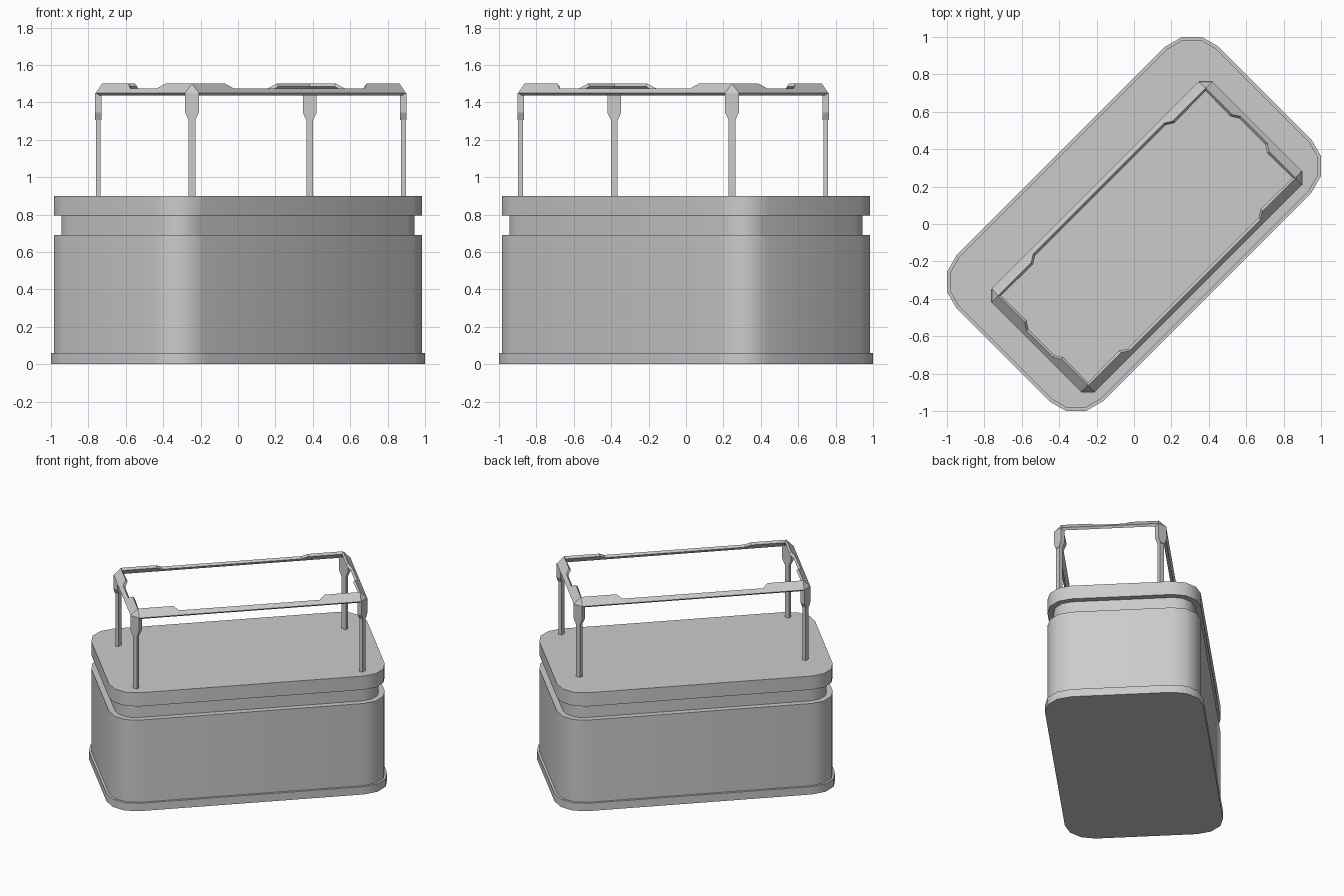
import bpy, bmesh, math
from mathutils import Vector, Matrix

if "Cube" in bpy.data.objects:
    bpy.data.objects.remove(bpy.data.objects["Cube"])

TURN = Matrix.Rotation(math.radians(45), 4, 'Z')   # whole model sits diagonally
OFF = Vector((0, -0.097, 0))                       # frame is off-centre on the lid
HU, HV, CUT = 0.835, 0.39, 0.053                   # frame half sizes, corner chamfer


def finish(bm, name, smooth=False):
    me = bpy.data.meshes.new(name)
    bm.to_mesh(me)
    bm.free()
    ob = bpy.data.objects.new(name, me)
    bpy.context.collection.objects.link(ob)
    if smooth:
        bpy.ops.object.select_all(action='DESELECT')
        ob.select_set(True)
        bpy.context.view_layer.objects.active = ob
        bpy.ops.object.shade_smooth_by_angle(angle=math.radians(40))
    return ob


def prism(outline, vec, name, matrix, smooth=False):
    bm = bmesh.new()
    face = bm.faces.new([bm.verts.new(p) for p in outline])
    ext = bmesh.ops.extrude_face_region(bm, geom=[face])
    bmesh.ops.translate(bm, vec=vec, verts=[v for v in ext['geom'] if isinstance(v, bmesh.types.BMVert)])
    bmesh.ops.recalc_face_normals(bm, faces=bm.faces)
    bm.transform(matrix)
    return finish(bm, name, smooth)


def tier(name, inset, z0, z1):
    # rounded rectangle with three facets per corner
    hu, hv, r = 0.99 - inset, 0.552 - inset, 0.2 - inset
    pts = []
    for k, (sx, sy) in enumerate([(1, 1), (-1, 1), (-1, -1), (1, -1)]):
        for j in range(4):
            a = math.radians(90 * k + 30 * j)
            pts.append((sx * (hu - r) + r * math.cos(a), sy * (hv - r) + r * math.sin(a), z0))
    prism(pts, (0, 0, z1 - z0), name, TURN, True)


# Box: plinth, body, recessed neck, lid
tier("base_plinth", 0.0, 0.0, 0.06)
tier("box_body", 0.017, 0.06, 0.69)
tier("recessed_neck", 0.06, 0.69, 0.795)
tier("lid", 0.017, 0.795, 0.90)

# Top frame: 45 degree sloped rails with taller ends and chamfered corners
bm = bmesh.new()
I = 0.05
ends = []
for k in range(4):
    n = Vector((round(math.cos(k * math.pi / 2)), round(math.sin(k * math.pi / 2)), 0))
    d = Vector((0, 0, 1)).cross(n)
    dist, L, g = (HU, HV, 0.25) if k % 2 == 0 else (HV, HU, 0.30)
    half = [(L - CUT, 0), (L - I, 1), (L - g, 1), (L - g - 0.04, 0.5)]
    outline = half + [(-s, t) for s, t in reversed(half)]
    pts = [n * (dist - I * t) + d * s + Vector((0, 0, 1.45 + I * t)) + OFF for s, t in outline]
    bm.faces.new([bm.verts.new(p) for p in pts])
    ends.append((pts[0], pts[-1], pts[1]))
for k in range(4):
    bm.faces.new([bm.verts.new(p) for p in (ends[k][0], ends[(k + 1) % 4][1], ends[k][2])])
bmesh.ops.remove_doubles(bm, verts=bm.verts, dist=0.001)
bm.transform(TURN)
rail = finish(bm, "top_frame")
sol = rail.modifiers.new("thickness", 'SOLIDIFY')
sol.thickness, sol.offset, sol.use_even_offset = 0.02, -1, True

# Corner posts, each with a tapered bracket plate on the chamfered corner
for k, (su, sv) in enumerate([(1, 1), (-1, 1), (-1, -1), (1, -1)]):
    mid = TURN @ (Vector((su * (HU - CUT / 2), sv * (HV - CUT / 2), 0)) + OFF)
    m = Matrix.Translation(mid) @ Matrix.Rotation(math.radians(90 + 90 * k), 4, 'Z')
    w = 0.018
    post = [(0, -w, 0.9), (0, w, 0.9), (0, w, 1.44), (0, -w, 1.44)]
    prism(post, (-0.026, 0, 0), f"post_{k}", m)
    b = 0.037
    plate = [(0.004, -w, 1.305), (0.004, w, 1.305), (0.004, b, 1.345),
             (0.004, b, 1.45), (0.004, -b, 1.45), (0.004, -b, 1.345)]
    prism(plate, (-0.034, 0, 0), f"post_bracket_{k}", m)
